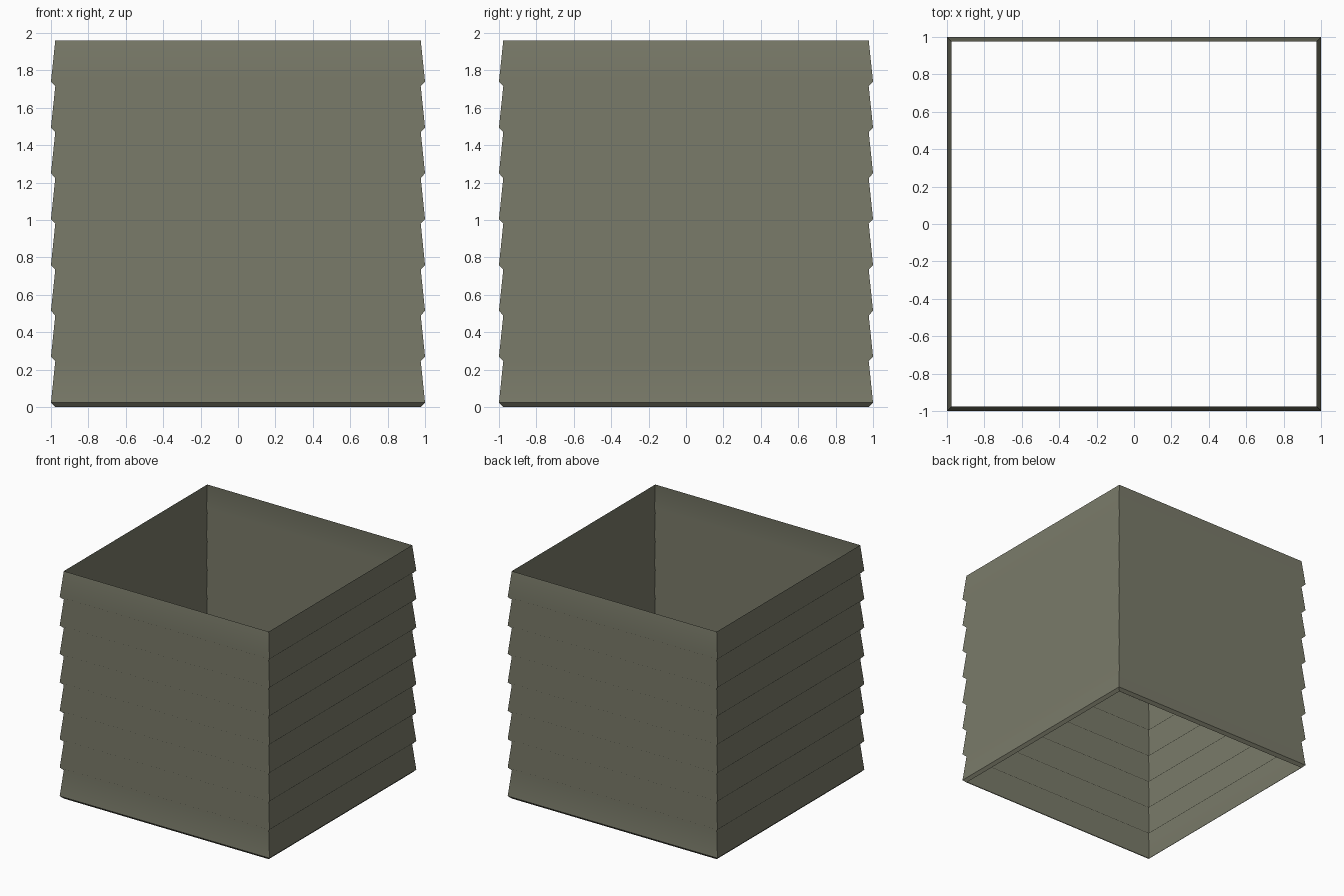
import bpy, bmesh

if "Cube" in bpy.data.objects:
    bpy.data.objects.remove(bpy.data.objects["Cube"])

BOARDS, PITCH, LIP = 8, 0.245, 0.024
OUT, IN = 1.0, 0.977

mat = bpy.data.materials.new("weathered olive paint")
mat.diffuse_color = (0.195, 0.198, 0.143, 1)
mat.use_nodes = True
mat.node_tree.nodes["Principled BSDF"].inputs["Base Color"].default_value = mat.diffuse_color

# Saw-tooth siding profile: (half width, height)
profile = []
for i in range(BOARDS):
    profile += [(IN, i * PITCH), (OUT, i * PITCH + LIP)]
profile.append((IN, BOARDS * PITCH))

# Four mitred walls of lapped boards, a thin open shell
bm = bmesh.new()
rings = [[bm.verts.new((sx * r, sy * r, z))
          for sx, sy in ((-1, -1), (1, -1), (1, 1), (-1, 1))]
         for r, z in profile]
for low, high in zip(rings, rings[1:]):
    for k in range(4):
        n = (k + 1) % 4
        bm.faces.new((low[k], low[n], high[n], high[k])).smooth = True

# Keep the corners and the bottom lip crisp, blend the board laps
for e in bm.edges:
    a, b = e.verts
    corner = abs(a.co.z - b.co.z) > 1e-4
    lip = abs(a.co.z - LIP) < 1e-4 and abs(b.co.z - LIP) < 1e-4
    e.smooth = not (corner or lip)

mesh = bpy.data.meshes.new("lapped_siding_walls")
bm.to_mesh(mesh)
bm.free()
mesh.materials.append(mat)
walls = bpy.data.objects.new("lapped_siding_walls", mesh)
bpy.context.collection.objects.link(walls)

# Large board faces dominate the shading
weighted = walls.modifiers.new("board shading", 'WEIGHTED_NORMAL')
weighted.keep_sharp = True
